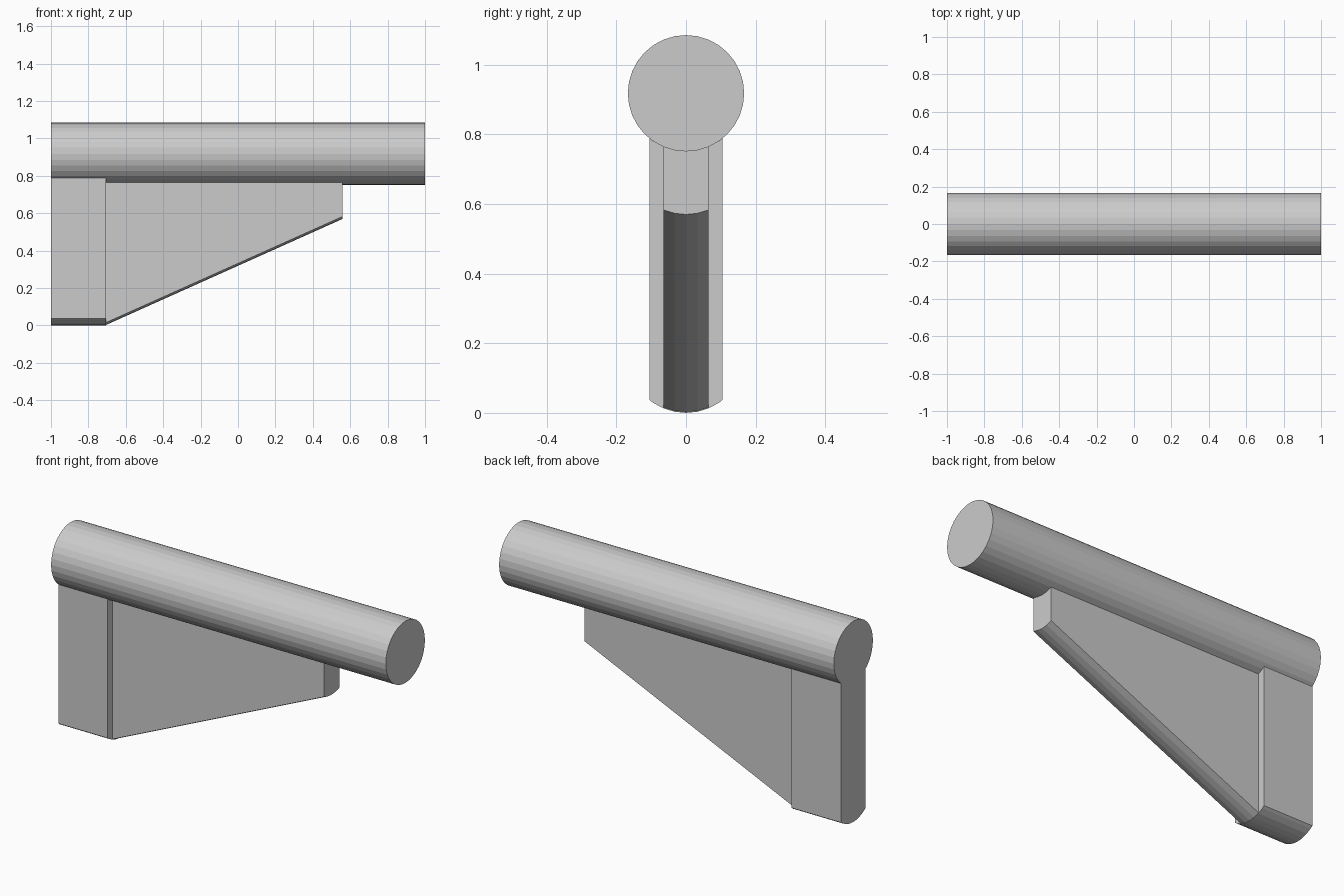
import bpy, bmesh, math

RADIUS, SIDES, AXIS_Z = 0.167, 32, 0.918
STEP = 2 * math.pi / SIDES

cube = bpy.data.objects.get("Cube")
if cube:
    bpy.data.objects.remove(cube, do_unlink=True)

grey = bpy.data.materials.new("light_grey")
grey.use_nodes = True
grey.diffuse_color = (0.6, 0.6, 0.6, 1)
grey.node_tree.nodes["Principled BSDF"].inputs["Base Color"].default_value = (0.6, 0.6, 0.6, 1)


def lower_arc(half_width):
    """(y, rise) points along the faceted underside of the tube."""
    inner = [i for i in range(-SIDES // 4, SIDES // 4 + 1)
             if abs(RADIUS * math.sin(i * STEP)) < half_width - 0.001]
    pts = [(RADIUS * math.sin(i * STEP), RADIUS * (1 - math.cos(i * STEP))) for i in inner]
    edge = RADIUS - math.sqrt(RADIUS ** 2 - half_width ** 2)
    return [(-half_width, edge)] + pts + [(half_width, edge)]


def loft(name, x0, x1, section0, section1):
    """Join two matching (y, z) sections along x into a closed solid."""
    bm = bmesh.new()
    a = [bm.verts.new((x0, y, z)) for y, z in section0]
    b = [bm.verts.new((x1, y, z)) for y, z in section1]
    for i in range(len(a)):
        j = (i + 1) % len(a)
        bm.faces.new((a[i], a[j], b[j], b[i]))
    bm.faces.new(a)
    bm.faces.new(b)
    bmesh.ops.recalc_face_normals(bm, faces=bm.faces)
    mesh = bpy.data.meshes.new(name)
    bm.to_mesh(mesh)
    bm.free()
    mesh.materials.append(grey)
    obj = bpy.data.objects.new(name, mesh)
    bpy.context.collection.objects.link(obj)


def slab_section(half_width, bottom):
    """Slab outline: rounded underside, top fitted against the tube."""
    arc = lower_arc(half_width)
    top = AXIS_Z - RADIUS
    return [(y, bottom + r) for y, r in arc] + [(y, top + r) for y, r in reversed(arc)]


# Horizontal round tube
circle = [(RADIUS * math.sin(i * STEP), AXIS_Z - RADIUS * math.cos(i * STEP))
          for i in range(SIDES)]
loft("tube", -1, 1, circle, circle)

# Thick upright post under one end
post = slab_section(0.105, 0)
loft("post", -1, -0.705, post, post)

# Thinner tapering brace
loft("brace", -0.705, 0.56, slab_section(0.065, 0.003), slab_section(0.065, 0.57))
